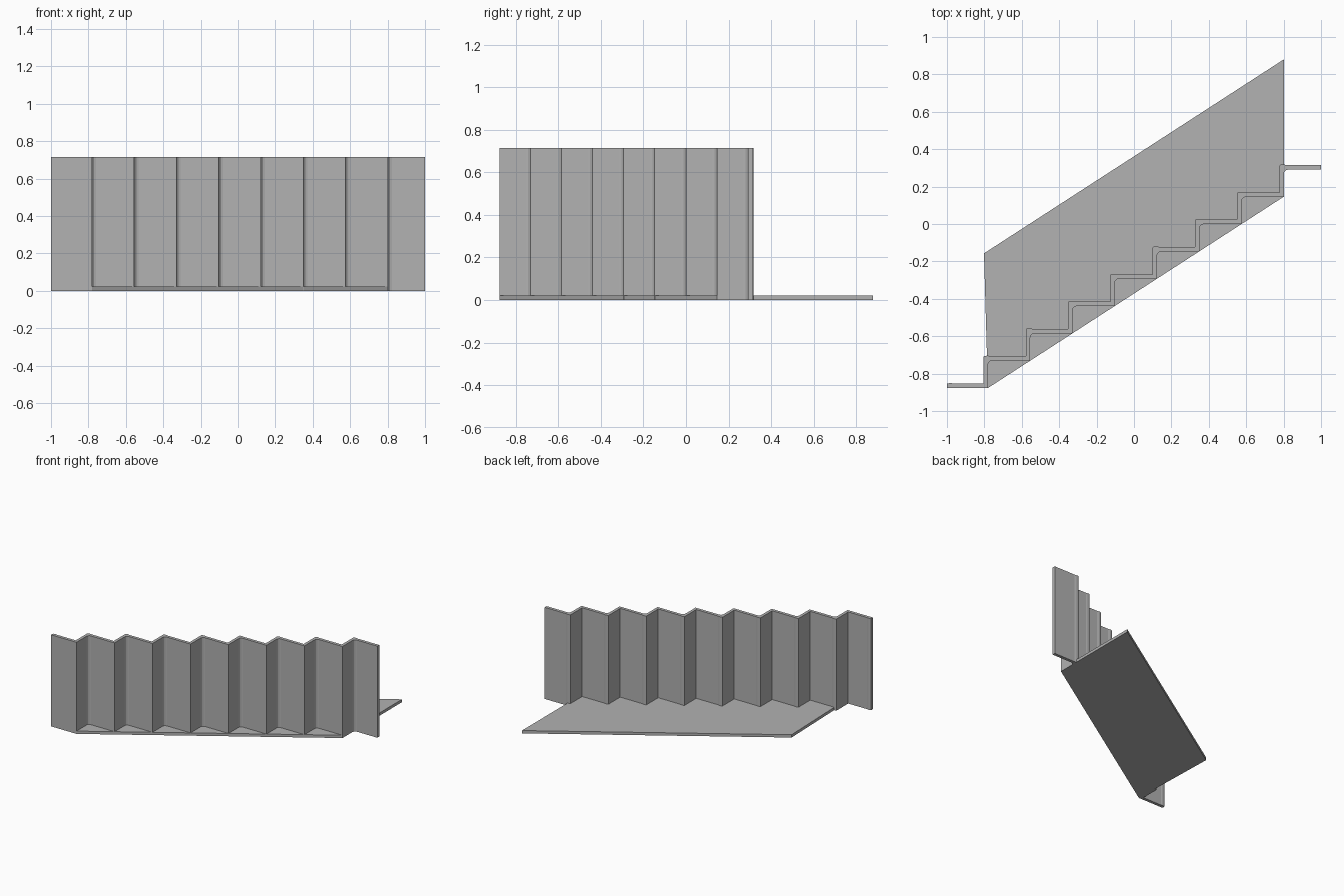
import bpy
import bmesh

cube = bpy.data.objects.get("Cube")
if cube:
    bpy.data.objects.remove(cube, do_unlink=True)

# Single plain grey
grey = bpy.data.materials.new("plain_grey")
grey.use_nodes = True
colour = (0.445, 0.445, 0.445, 1)
grey.diffuse_color = colour
grey.node_tree.nodes["Principled BSDF"].inputs["Base Color"].default_value = colour


def extrude_outline(name, outline, height):
    """Stand a plan outline on the floor and raise it to a height."""
    bm = bmesh.new()
    face = bm.faces.new([bm.verts.new((x, y, 0)) for x, y in outline])
    raised = bmesh.ops.extrude_face_region(bm, geom=[face])["geom"]
    top = [v for v in raised if isinstance(v, bmesh.types.BMVert)]
    bmesh.ops.translate(bm, verts=top, vec=(0, 0, height))
    bmesh.ops.recalc_face_normals(bm, faces=bm.faces)
    mesh = bpy.data.meshes.new(name)
    bm.to_mesh(mesh)
    bm.free()
    mesh.materials.append(grey)
    obj = bpy.data.objects.new(name, mesh)
    bpy.context.collection.objects.link(obj)
    return obj


# Folded wall: equal steps in plan, with a small fillet inside each fold
STEPS = 8
RUN, RISE, THICK = 0.226, 0.146, 0.026
X0, Y0 = -0.781, -0.877
front = [(-1, Y0)]
back = [(-1, Y0 + THICK - 0.002), (-0.98, Y0 + THICK + 0.001),
        (-0.965, Y0 + THICK - 0.002)]
for i in range(STEPS):
    x, y = X0 + RUN * i, Y0 + RISE * i
    top = y + RISE
    front += [(x, y), (x, top - 0.022), (x + 0.003, top - 0.011),
              (x + 0.011, top - 0.003), (x + 0.022, top)]
    left, crest = x - 0.023, top + THICK
    back += [(left, y + THICK - 0.002), (left, crest - 0.004),
             (left + 0.006, crest), (left + 0.023, crest + 0.001),
             (left + 0.038, crest - 0.002)]
front.append((1, Y0 + RISE * STEPS))
back.append((1, Y0 + RISE * STEPS + THICK - 0.002))
extrude_outline("folded_wall", front + back[::-1], 0.715)

# Slanted floor slab behind the wall
extrude_outline("floor_slab", [(X0, Y0), (0.801, 0.146), (0.801, 0.88),
                               (-0.802, -0.157)], 0.022)
